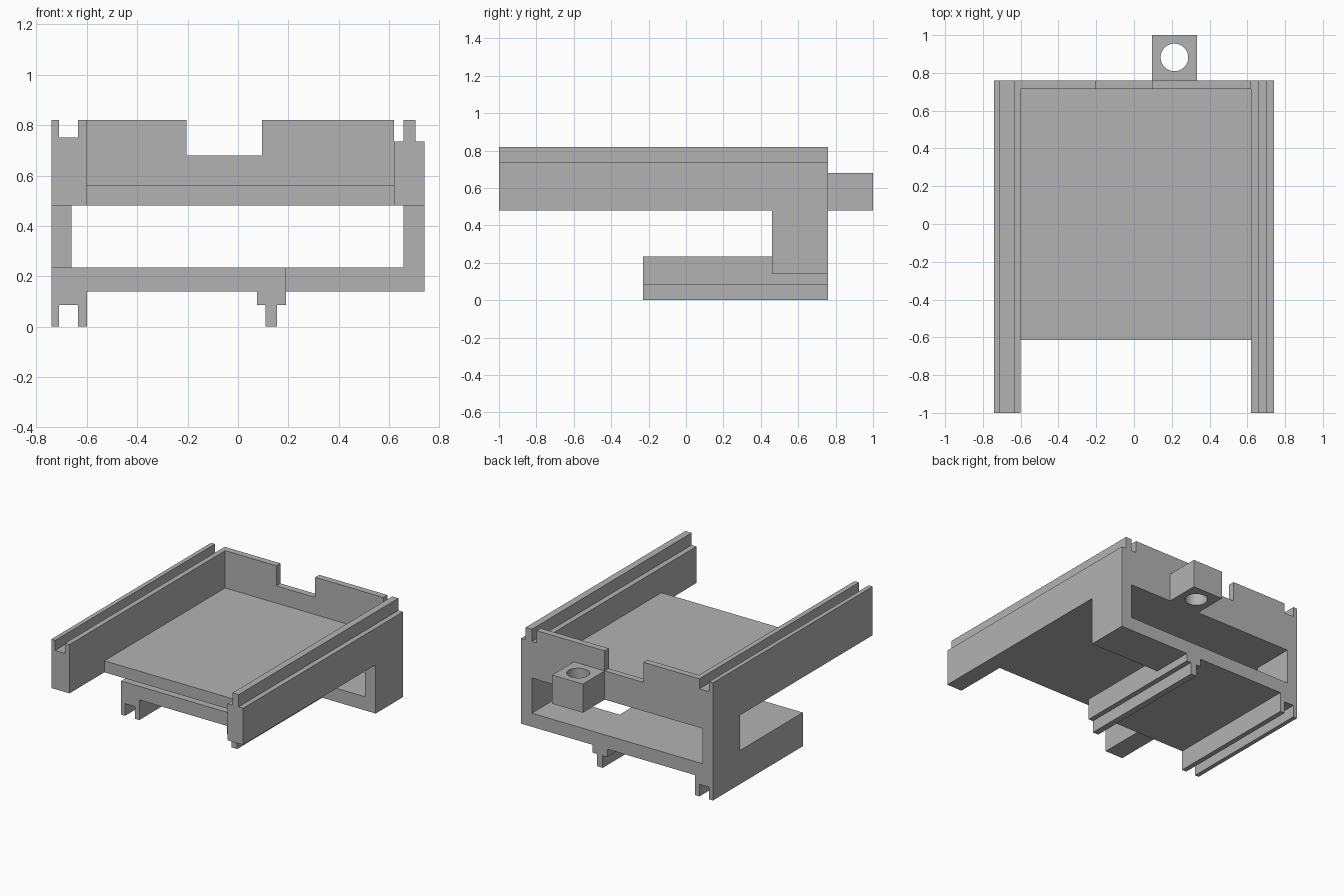
import bpy
import bmesh
import math

cube = bpy.data.objects.get("Cube")
if cube:
    bpy.data.objects.remove(cube, do_unlink=True)

grey = bpy.data.materials.new("plain grey")
grey.use_nodes = True
grey.diffuse_color = (0.45, 0.45, 0.45, 1)
shader = next(n for n in grey.node_tree.nodes if n.type == 'BSDF_PRINCIPLED')
shader.inputs["Base Color"].default_value = grey.diffuse_color

# Shared levels
BACK, FRONT = 0.76, -1.0
LEFT, RIGHT = 0.74, -0.74          # outer sides
IN_L, IN_R = 0.62, -0.60           # inner faces of the rails
TOP, DECK, UNDER = 0.82, 0.56, 0.48
BASE_TOP, BASE_LOW, GROOVE = 0.235, 0.14, 0.085
POST_FRONT, BASE_FRONT = 0.46, -0.23
TONGUE_SIDE = 0.19


def extrude(name, outline, y0, y1):
    """Sweep an outline of (x, z) points from y0 to y1."""
    bm = bmesh.new()
    face = bm.faces.new([bm.verts.new((x, y0, z)) for x, z in outline])
    swept = bmesh.ops.extrude_face_region(bm, geom=[face])["geom"]
    verts = [v for v in swept if isinstance(v, bmesh.types.BMVert)]
    bmesh.ops.translate(bm, verts=verts, vec=(0, y1 - y0, 0))
    bmesh.ops.recalc_face_normals(bm, faces=bm.faces)
    mesh = bpy.data.meshes.new(name)
    bm.to_mesh(mesh)
    bm.free()
    mesh.materials.append(grey)
    obj = bpy.data.objects.new(name, mesh)
    bpy.context.collection.objects.link(obj)
    return obj


def box(name, x0, x1, y0, y1, z0, z1):
    return extrude(name, [(x0, z0), (x1, z0), (x1, z1), (x0, z1)], y0, y1)


# Upper rails: grooved on the right, tongued on the left
extrude("right_grooved_rail", [
    (RIGHT, UNDER), (IN_R, UNDER), (IN_R, TOP), (-0.635, TOP),
    (-0.635, 0.75), (-0.71, 0.75), (-0.71, TOP), (RIGHT, TOP)], FRONT, BACK)
extrude("left_tongue_rail", [
    (IN_L, UNDER), (LEFT, UNDER), (LEFT, 0.735), (0.705, 0.735),
    (0.705, TOP), (0.657, TOP), (0.657, 0.735), (IN_L, 0.735)], FRONT, BACK)

# Tray floor and notched back wall
box("tray_floor", IN_R, IN_L, -0.615, BACK, UNDER, DECK)
extrude("back_wall", [
    (IN_R, DECK), (IN_L, DECK), (IN_L, TOP), (0.095, TOP),
    (0.095, 0.68), (-0.205, 0.68), (-0.205, TOP), (IN_R, TOP)], 0.715, BACK)

# Posts joining the tray to the base
box("right_post", RIGHT, -0.66, POST_FRONT, BACK, BASE_TOP, UNDER)
box("left_post", 0.657, LEFT, POST_FRONT, BACK, BASE_TOP, UNDER)

# Base with a grooved foot and a tongue foot underneath
extrude("base_with_feet", [
    (RIGHT, 0), (-0.71, 0), (-0.71, GROOVE), (-0.635, GROOVE), (-0.635, 0),
    (IN_R, 0), (IN_R, BASE_LOW), (0.075, BASE_LOW), (0.075, GROOVE),
    (0.11, GROOVE), (0.11, 0), (0.155, 0), (0.155, GROOVE),
    (TONGUE_SIDE, GROOVE), (TONGUE_SIDE, BASE_TOP), (RIGHT, BASE_TOP)],
    BASE_FRONT, BACK)
box("base_bridge", TONGUE_SIDE, LEFT, POST_FRONT, BACK, BASE_LOW, BASE_TOP)

# Rear lug with a round hole right through
lug = box("rear_lug", 0.095, 0.333, BACK, 1.0, UNDER, 0.68)
bpy.ops.mesh.primitive_cylinder_add(vertices=48, radius=0.073, depth=1,
                                    location=(0.214, 0.882, 0.58))
cutter = bpy.context.object
cutter.name = "hole_cutter"
cutter.hide_render = True
cutter.data.materials.append(grey)
hole = lug.modifiers.new("hole", 'BOOLEAN')
hole.operation = 'DIFFERENCE'
hole.solver = 'EXACT'
hole.object = cutter
bpy.ops.object.select_all(action='DESELECT')
lug.select_set(True)
bpy.context.view_layer.objects.active = lug
bpy.ops.object.modifier_apply(modifier="hole")
bpy.data.objects.remove(cutter, do_unlink=True)
bpy.ops.object.shade_smooth_by_angle(angle=math.radians(30))
